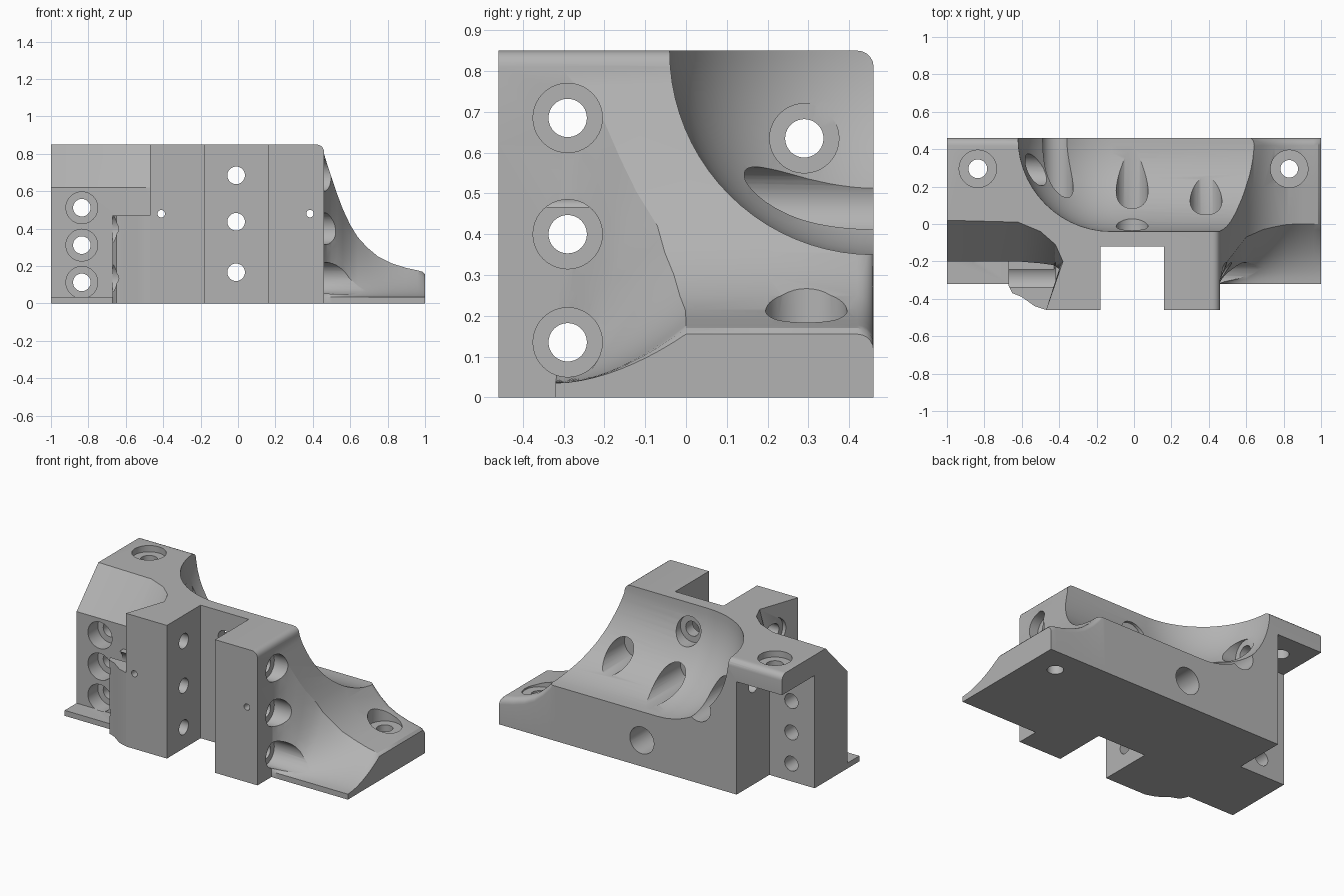
import bpy, bmesh, math
from mathutils import Vector

if bpy.data.objects.get("Cube"):
    bpy.data.objects.remove(bpy.data.objects["Cube"])

grey = bpy.data.materials.new("matte grey")
grey.use_nodes = True
grey.diffuse_color = (0.45, 0.45, 0.45, 1)
grey.node_tree.nodes["Principled BSDF"].inputs["Base Color"].default_value = (0.45, 0.45, 0.45, 1)


def finish(name, bm):
    bmesh.ops.recalc_face_normals(bm, faces=bm.faces[:])
    mesh = bpy.data.meshes.new(name)
    bm.to_mesh(mesh)
    bm.free()
    mesh.materials.append(grey)
    obj = bpy.data.objects.new(name, mesh)
    bpy.context.collection.objects.link(obj)
    return obj


def skin(loops):
    """Closed solid through loops that all have the same point count."""
    bm = bmesh.new()
    rings = [[bm.verts.new(p) for p in loop] for loop in loops]
    n = len(rings[0])
    for a, b in zip(rings, rings[1:]):
        for i in range(n):
            j = (i + 1) % n
            bm.faces.new((a[i], a[j], b[j], b[i]))
    bm.faces.new(rings[0])
    bm.faces.new(rings[-1])
    return bm


def prism(name, outline, z0, z1):
    return finish(name, skin([[(x, y, z) for x, y in outline] for z in (z0, z1)]))


def box(name, x0, x1, y0, y1, z0, z1):
    return prism(name, [(x0, y0), (x1, y0), (x1, y1), (x0, y1)], z0, z1)


def lathe(axis, centre, rings, sides=40):
    """Turned solid along an axis; rings are (position, radius)."""
    loops = []
    for pos, r in rings:
        loop = []
        for k in range(sides):
            a = math.tau * k / sides
            p = [centre[0] + r * math.cos(a), centre[1] + r * math.sin(a)]
            p.insert("xyz".index(axis), pos)
            loop.append(Vector(p))
        loops.append(loop)
    return finish("cutter", skin(loops))


def combine(target, other, operation):
    other.hide_render = True
    mod = target.modifiers.new(operation.lower(), 'BOOLEAN')
    mod.operation = operation
    mod.solver = 'EXACT'
    mod.object = other
    bpy.context.view_layer.objects.active = target
    bpy.ops.object.modifier_apply(modifier=mod.name)
    bpy.data.objects.remove(other)


def interp(points, x):
    for (xa, ya), (xb, yb) in zip(points, points[1:]):
        if x <= xb:
            return ya + (yb - ya) * (x - xa) / (xb - xa)
    return points[-1][1]


# Main block: slotted outline, with the front of the left wing leaning back
slot = [(-.47, -.46), (-.18, -.46), (-.18, -.12), (.16, -.12), (.16, -.46), (.46, -.46), (.46, .46)]
lower = [(-1, .46), (-1, -.2), (-.62, -.2), (-.5, -.21), (-.43, -.22), (-.4, -.24)] + slot
upper = [(-1, .46), (-1, .02), (-.62, .01), (-.5, -.04), (-.42, -.11), (-.38, -.2)] + slot
bm = skin([[(x, y, z) for x, y in o] for o, z in ((lower, 0), (lower, .62), (upper, .85))])
round_edges = [e for e in bm.edges
               if all(v.co.z > .84 for v in e.verts)
               and (all(v.co.y > .45 for v in e.verts) or all(v.co.x > .45 for v in e.verts))]
bmesh.ops.bevel(bm, geom=round_edges, offset=.04, segments=5, profile=.5, affect='EDGES')
body = finish("mount_body", bm)

# Space under the overhanging wing
combine(body, box("wing_gap", -1.2, -.68, .13, .6, -.1, .72), 'DIFFERENCE')

# Low step beside the left jaw and thin ledge in front of the wing
step = [(-.4, -.459), (-.47, -.459), (-.53, -.44), (-.6, -.39), (-.65, -.37),
        (-.67, -.33), (-.67, -.15), (-.4, -.15)]
combine(body, prism("side_step", step, 0, .47), 'UNION')
combine(body, box("front_ledge", -1, -.6, -.32, -.15, 0, .035), 'UNION')

# Swooping foot: concave slope, scooped away along its front
slope = [(.4, .8), (.46, .8), (.475, .75), (.5, .675), (.53, .585), (.56, .505), (.6, .42),
         (.64, .355), (.69, .3), (.75, .25), (.82, .215), (.9, .19), (.96, .177), (.985, .17), (1, .155)]
rim = [(.4, -.3), (.46, -.3), (.475, -.25), (.5, -.2), (.6, -.07), (.7, -.025), (.83, 0), (1, 0)]
R = .04
bm = bmesh.new()
grid = []
for x, top in slope:
    yb = interp(rim, x)
    col = []
    for k in range(11):
        t = k / 10
        col.append((x, -.32 + (yb + .32) * t, .035 + (top - .035) * t ** 1.8))
    col.append((x, (yb + .46 - R) / 2, top))
    for k in range(6):
        a = math.pi / 2 * k / 5
        col.append((x, .46 - R + R * math.sin(a), top - R + R * math.cos(a)))
    grid.append([bm.verts.new(p) for p in col])
for a, b in zip(grid, grid[1:]):
    for i in range(len(a) - 1):
        bm.faces.new((a[i], b[i], b[i + 1], a[i + 1]))
down = bmesh.ops.extrude_face_region(bm, geom=bm.faces[:], use_keep_orig=True)
for g in down["geom"]:
    if isinstance(g, bmesh.types.BMVert):
        g.co.z = 0
combine(body, finish("foot", bm), 'UNION')

# Round bowl with one domed end, open over the foot
dome = [(-.12 - .5 * math.cos(a), max(.5 * math.sin(a), .008))
        for a in [math.pi / 2 * k / 14 for k in range(15)]]
cutters = [lathe('x', (.46, .85), dome + [(1.3, .5)], 80)]

# Bolt holes: narrow bore r with a wider counterbore w
r, w = .047, .085
for z in (.685, .4, .135):
    cutters.append(lathe('x', (-.29, z), [(-1.2, w), (-.42, w), (-.42, r), (.4, r), (.4, w), (1.2, w)]))
for z in (.685, .437, .167):
    cutters.append(lathe('y', (-.01, z), [(-.6, r), (-.05, r), (-.05, w), (.6, w)]))
for x in (-.41, .385):
    cutters.append(lathe('y', (x, .48), [(-.6, .02), (-.05, .02), (-.05, w), (.6, w)]))
for z in (.512, .312, .113):
    cutters.append(lathe('y', (-.835, z), [(-.205, w), (-.1, w), (-.1, r), (.3, r)]))
cutters.append(lathe('x', (.29, .635), [(-1.2, r), (-.58, r), (-.58, w), (-.2, w)]))
cutters.append(lathe('z', (-.835, .295), [(.6, .05), (.81, .05), (.81, .1), (1, .1)]))
cutters.append(lathe('z', (.83, .295), [(-.1, r), (.175, r), (.175, .1), (.6, .1)]))
for cutter in cutters:
    combine(body, cutter, 'DIFFERENCE')

bpy.ops.object.select_all(action='DESELECT')
body.select_set(True)
bpy.context.view_layer.objects.active = body
bpy.ops.object.shade_smooth_by_angle(angle=math.radians(28))
